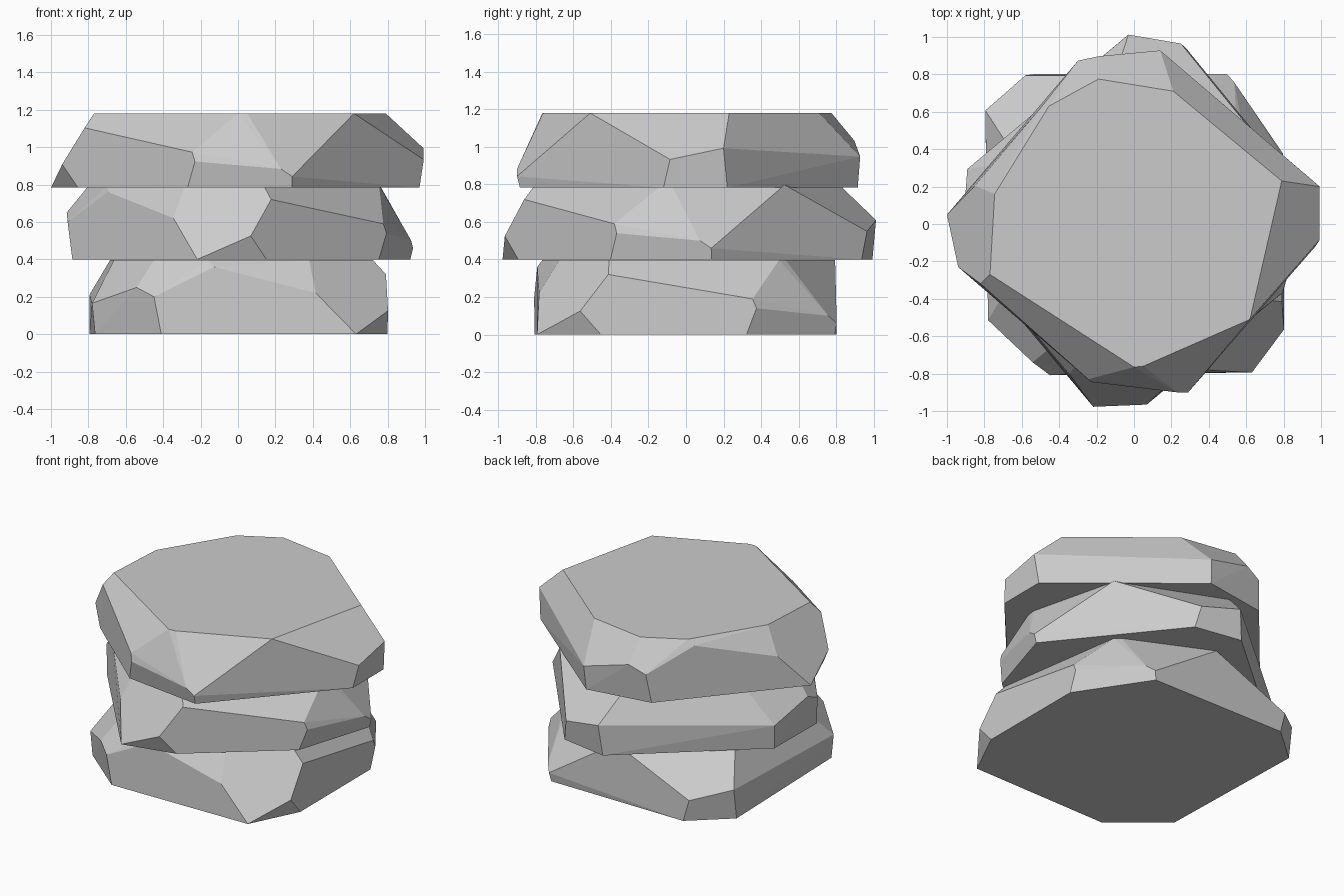
import bpy, bmesh
from math import radians
from mathutils import Matrix, Vector

if "Cube" in bpy.data.objects:
    bpy.data.objects.remove(bpy.data.objects["Cube"])

H = 0.397
# flat underside outline
BASE = [(-1, .05), (-.855, -.30), (-.27, -.81), (.29, -.885),
        (.97, -.12), (.97, .22), (.13, .915), (-.325, .843)]
# flat upper outline
TOP = [(-.19, .775), (.21, .71), (.79, .23), (.62, -.51), (.05, -.76),
       (0, -.765), (-.77, -.27), (-.745, .16), (-.455, .63)]
# chipped corners between the two
CHIPS = [(-.94, -.23, .125), (-.82, -.32, .32), (-.245, -.83, .19),
         (-.23, -.845, .14), (.23, -.9, .10), (.29, -.9, .06),
         (.595, -.54, .36), (.993, -.085, .15), (.993, .2, .21),
         (.14, .928, .165), (-.187, .897, .25), (-.30, .873, .20),
         (-.50, .62, .36), (-.85, .205, .22)]
POINTS = [(x, y, 0) for x, y in BASE] + [(x, y, H) for x, y in TOP] + CHIPS


def stone(name, location, turn):
    """One chipped slab, turned about z."""
    bm = bmesh.new()
    for p in POINTS:
        bm.verts.new(p)
    res = bmesh.ops.convex_hull(bm, input=bm.verts[:])
    loose = [v for v in bm.verts if not v.link_faces]
    bmesh.ops.delete(bm, geom=loose, context='VERTS')
    bmesh.ops.dissolve_limit(bm, angle_limit=radians(4),
                             verts=bm.verts[:], edges=bm.edges[:])
    bmesh.ops.recalc_face_normals(bm, faces=bm.faces[:])
    bm.transform(Matrix.Rotation(radians(turn), 4, 'Z'))
    mesh = bpy.data.meshes.new(name)
    bm.to_mesh(mesh)
    bm.free()
    ob = bpy.data.objects.new(name, mesh)
    ob.location = location
    bpy.context.collection.objects.link(ob)
    return ob


# the same stone stacked three times
stone("bottom_stone", Vector((.01, -.008, 0)), 131.2)
stone("middle_stone", Vector((0, 0, .4)), 80.3)
stone("top_stone", Vector((0, 0, .783)), 0)
